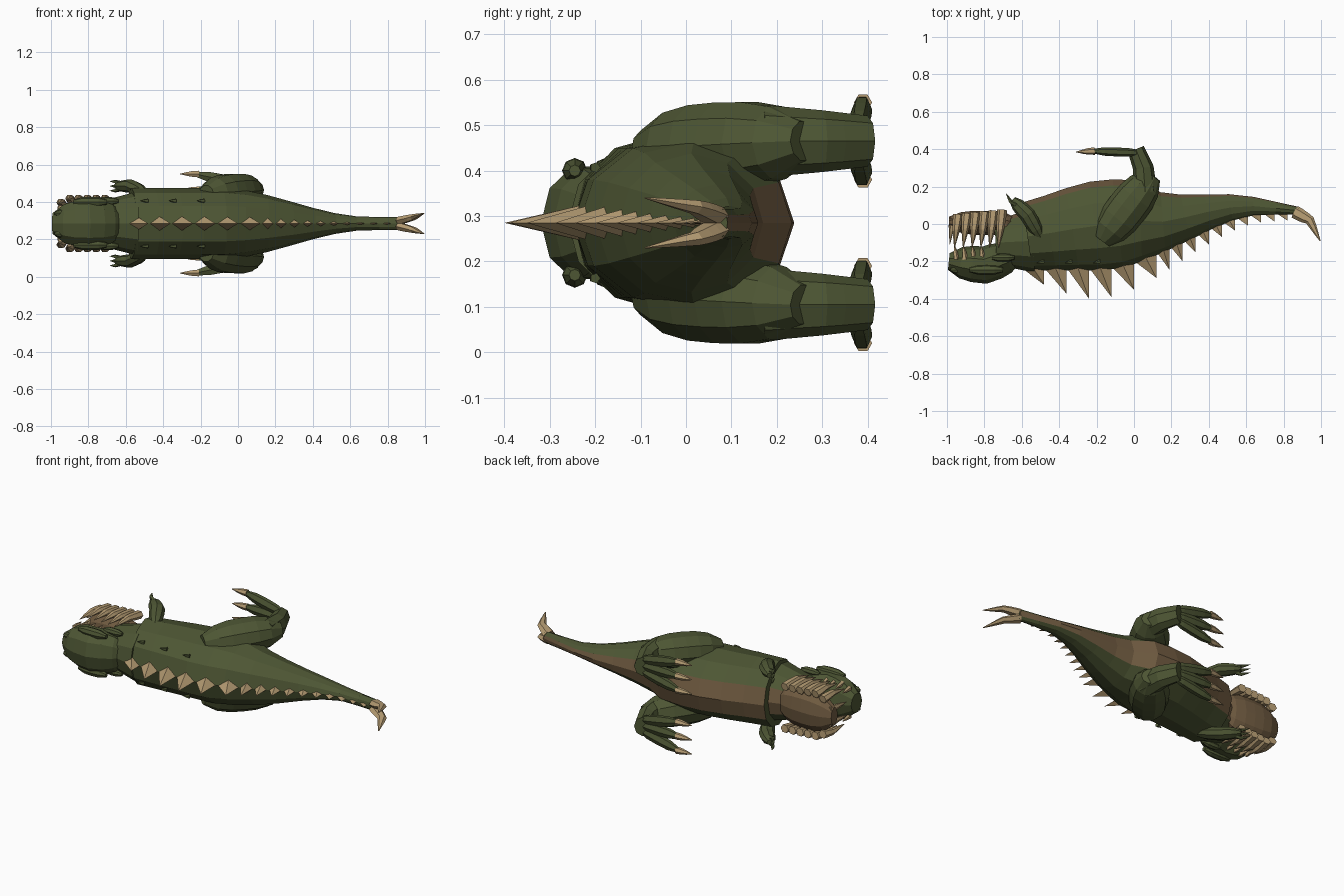
import bpy, bmesh, math
from mathutils import Vector

cube = bpy.data.objects.get("Cube")
if cube:
    bpy.data.objects.remove(cube, do_unlink=True)

# Height of the symmetry plane, as the creature lies on its side
MIDDLE = .285


def material(name, *colour):
    result = bpy.data.materials.new(name)
    result.use_nodes = True
    result.diffuse_color = (*colour, 1)
    shader = result.node_tree.nodes["Principled BSDF"]
    shader.inputs["Base Color"].default_value = (*colour, 1)
    return result


green = material("moss green hide", .075, .093, .034)
brown = material("brown belly", .17, .11, .055)
tan = material("tan horn", .46, .33, .17)


def finish(name, mesh_builder, materials):
    bmesh.ops.recalc_face_normals(mesh_builder, faces=mesh_builder.faces[:])
    mesh = bpy.data.meshes.new(name)
    mesh_builder.to_mesh(mesh)
    mesh_builder.free()
    for item in materials:
        mesh.materials.append(item)
    part = bpy.data.objects.new(name, mesh)
    part.location.z = MIDDLE
    bpy.context.collection.objects.link(part)


def loft(name, rows, materials, sides):
    """Skin oval rings given as (centre, width, depth); a second material colours the belly."""
    builder = bmesh.new()
    rings = []
    for i, (centre, width, depth) in enumerate(rows):
        before, after = rows[max(i - 1, 0)][0], rows[min(i + 1, len(rows) - 1)][0]
        along = (after - before).normalized()
        across = (Vector((0, 0, 1)) - along * along.z).normalized()
        out = along.cross(across)
        angles = [math.tau * k / sides for k in range(sides)]
        rings.append([builder.verts.new(centre + across * width * math.sin(angle)
                                        + out * depth * math.cos(angle))
                      for angle in angles])
    for ring, following in zip(rings, rings[1:]):
        for k in range(sides):
            j = (k + 1) % sides
            face = builder.faces.new((ring[k], ring[j], following[j], following[k]))
            underside = abs((k + .5) / sides - .5) < .1
            if underside and len(materials) > 1:
                face.material_index = 1
    builder.faces.new(rings[0])
    builder.faces.new(rings[-1])
    finish(name, builder, materials)


# Thickness rules along a limb, from its start (zero) to its end (one)
def swell(t):
    return max(.45, (1 - abs(2 * t - 1) ** 2.5) ** .4)


def point(t):
    return math.cos(1.5 * t)


def widen(t):
    return .7 + .3 * t


def limb(name, points, width, depth, shape, *materials, sides=8, steps=6):
    """Loft along straight runs between a few points, with a thickness rule."""
    points = [Vector(p) for p in points]
    rows = []
    for i in range(steps + 1):
        t = i / steps
        place = t * (len(points) - 1)
        run = min(int(place), len(points) - 2)
        centre = points[run].lerp(points[run + 1], place - run)
        rows.append((centre, width * shape(t), depth * shape(t)))
    loft(name, rows, materials, sides)


# Outline rules for the torso and tail
def smooth(start, end, x):
    t = min(max((x - start) / (end - start), 0), 1)
    return t * t * (3 - 2 * t)


def back_line(x):
    return -.25 + .3 * smooth(-.2, .7, x)


def belly_line(x):
    chest = .1 + .14 * smooth(-.7, -.1, x)
    return chest - .08 * smooth(0, .2, x) - .08 * smooth(.5, 1, x)


def half_width(x):
    return .19 - .155 * smooth(-.1, .7, x)


def crest_height(x):
    return .05 + .1 * smooth(-.6, -.24, x) - .12 * smooth(-.2, .9, x)


# Torso and tail
rows = []
rings = 13
for i in range(rings):
    x = -.57 + 1.45 * i / (rings - 1)
    top, bottom = back_line(x), belly_line(x)
    rows.append((Vector((x, (top + bottom) / 2, 0)), half_width(x), (bottom - top) / 2))
loft("body_and_tail", rows, (green, brown), 12)

# Neck, skull and lower jaw
limb("neck", [(-.74, -.1, 0), (-.54, -.09, 0)], .17, .17, widen, green, brown,
     sides=12, steps=2)
limb("skull", [(-.99, -.2, 0), (-.8, -.22, 0), (-.62, -.16, 0)], .13, .1, swell, green,
     sides=10)
limb("lower_jaw", [(-.99, .01, 0), (-.62, 0, 0)], .125, .065, swell, brown, sides=10)

# Saw-toothed crest along the back
builder = bmesh.new()
x = -.6
while x < .82:
    end = x + (.12 if x < .1 else .07)
    middle = (x + end) / 2
    girth = .2 * half_width(x)
    corners = [builder.verts.new((px, back_line(px) + .015, pz)) for px, pz in
               ((x, 0), (middle, girth), (end, 0), (middle, -girth))]
    tip = builder.verts.new((end, back_line(end) - crest_height(end), 0))
    builder.faces.new(corners)
    for k in range(len(corners)):
        builder.faces.new((corners[k - 1], corners[k], tip))
    x = end
finish("back_crest", builder, [tan])

for side, s in (("left", 1), ("right", -1)):
    # Hind leg
    z = s * .18
    limb(side + "_thigh", [(-.17, -.09, s * .16), (.1, .26, z)], .1, .11, swell, green,
         sides=10)
    limb(side + "_shin", [(.01, .4, z), (.05, .3, z), (.06, .17, z)],
         .08, .065, widen, green)

    # Splayed toes with claws
    for i, spread in enumerate((-.085, 0, .085)):
        tip = z + spread
        limb(f"{side}_toe_{i}", [(.05, .38, z + spread / 3), (-.23, .39, tip)],
             .032, .024, swell, green, sides=6, steps=4)
        limb(f"{side}_toe_claw_{i}", [(-.21, .39, tip), (-.31, .385, tip)],
             .02, .02, point, tan, sides=6, steps=3)

    # Small forearm with fingers
    z = s * .2
    limb(side + "_arm", [(-.5, -.07, s * .17), (-.57, .05, z), (-.65, .13, z)],
         .035, .043, swell, green)
    for i, spread in enumerate((-.025, 0, .025)):
        limb(f"{side}_finger_{i}", [(-.62, .1, z + spread / 2), (-.66, .12, z + spread),
                                    (-.685, .165, z + spread)],
             .013, .015, point, green, sides=5, steps=4)

    # Large tusks outside the lower jaw, small teeth under the skull
    for i in range(6):
        x = -.95 + .047 * i
        z = s * (.105 if i == 0 else .125)
        limb(f"{side}_lower_tooth_{i}",
             [(x + .01, .05 + .005 * i, z), (x, -.03, z * 1.1), (x - .01, -.125, z)],
             .024, .027, point, tan, sides=6, steps=4)
        if i < 4:
            limb(f"{side}_upper_tooth_{i}", [(x, -.19, z * .8), (x - .01, -.11, z * .8)],
                 .015, .016, point, tan, sides=5, steps=2)
    limb(side + "_front_tooth", [(-.97, .03, s * .04), (-.985, -.11, s * .04)],
         .022, .016, point, tan, sides=6, steps=3)

    # Brow, cheek and nostril bumps
    for bump, start, end, across, size in (("brow", -.88, -.7, .115, .028),
                                           ("cheek", -.76, -.64, .12, .022),
                                           ("nostril", -.98, -.9, .055, .02)):
        y = -.18 if bump == "cheek" else -.245
        limb(f"{side}_{bump}", [(start, y, s * across), (end, y, s * across)],
             size, size, swell, green, steps=4)

    # Scale bumps on the flank
    for i in range(3):
        x = -.5 + .15 * i
        limb(f"{side}_scale_{i}", [(x + .02, -.2, s * .122), (x - .02, -.21, s * .122)],
             .012, .012, point, green, sides=5, steps=2)

    # Forked tail tip
    limb(side + "_tail_horn", [(.86, .065, s * .015), (.94, .02, s * .035),
                               (.995, -.09, s * .055)],
         .023, .035, point, tan, sides=6)
